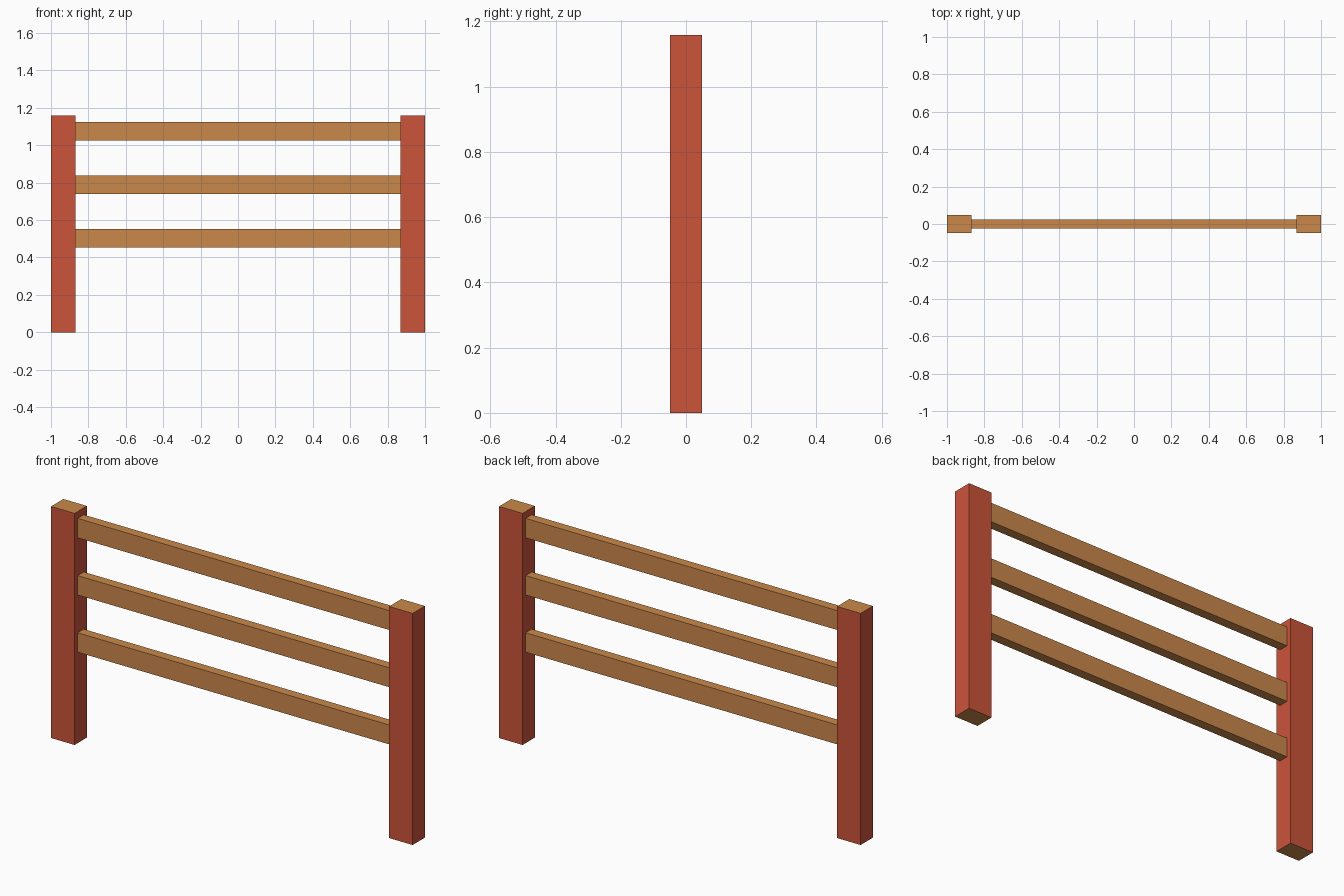
import bpy, bmesh
from mathutils import Matrix

if "Cube" in bpy.data.objects:
    bpy.data.objects.remove(bpy.data.objects["Cube"])


def material(name, rgb):
    m = bpy.data.materials.new(name)
    m.diffuse_color = (*rgb, 1.0)
    m.use_nodes = True
    m.node_tree.nodes["Principled BSDF"].inputs["Base Color"].default_value = m.diffuse_color
    return m


red = material("red_paint", (0.597, 0.087, 0.042))
wood = material("bare_wood", (0.597, 0.246, 0.070))


def box(name, size, center, mats, end_grain=False):
    bm = bmesh.new()
    bmesh.ops.create_cube(bm, size=1.0, matrix=Matrix.Translation(center) @ Matrix.Diagonal((*size, 1.0)))
    bm.normal_update()
    if end_grain:
        for f in bm.faces:
            f.material_index = 1 if abs(f.normal.z) > 0.5 else 0
    mesh = bpy.data.meshes.new(name)
    bm.to_mesh(mesh)
    bm.free()
    for m in mats:
        mesh.materials.append(m)
    obj = bpy.data.objects.new(name, mesh)
    bpy.context.collection.objects.link(obj)
    return obj


HEIGHT, POST_W, POST_D = 1.158, 0.13, 0.097
RAIL_H, RAIL_D = 0.097, 0.048

# Painted posts with bare wood on the cut ends
for side, sx in (("left", -1), ("right", 1)):
    box(f"{side}_post", (POST_W, POST_D, HEIGHT), (sx * (1 - POST_W / 2), 0, HEIGHT / 2),
        (red, wood), end_grain=True)

# Three rails between the posts
for name, z in (("lower", 0.503), ("middle", 0.789), ("upper", 1.075)):
    box(f"{name}_rail", (2 - 2 * POST_W, RAIL_D, RAIL_H), (0, 0, z), (wood,))
